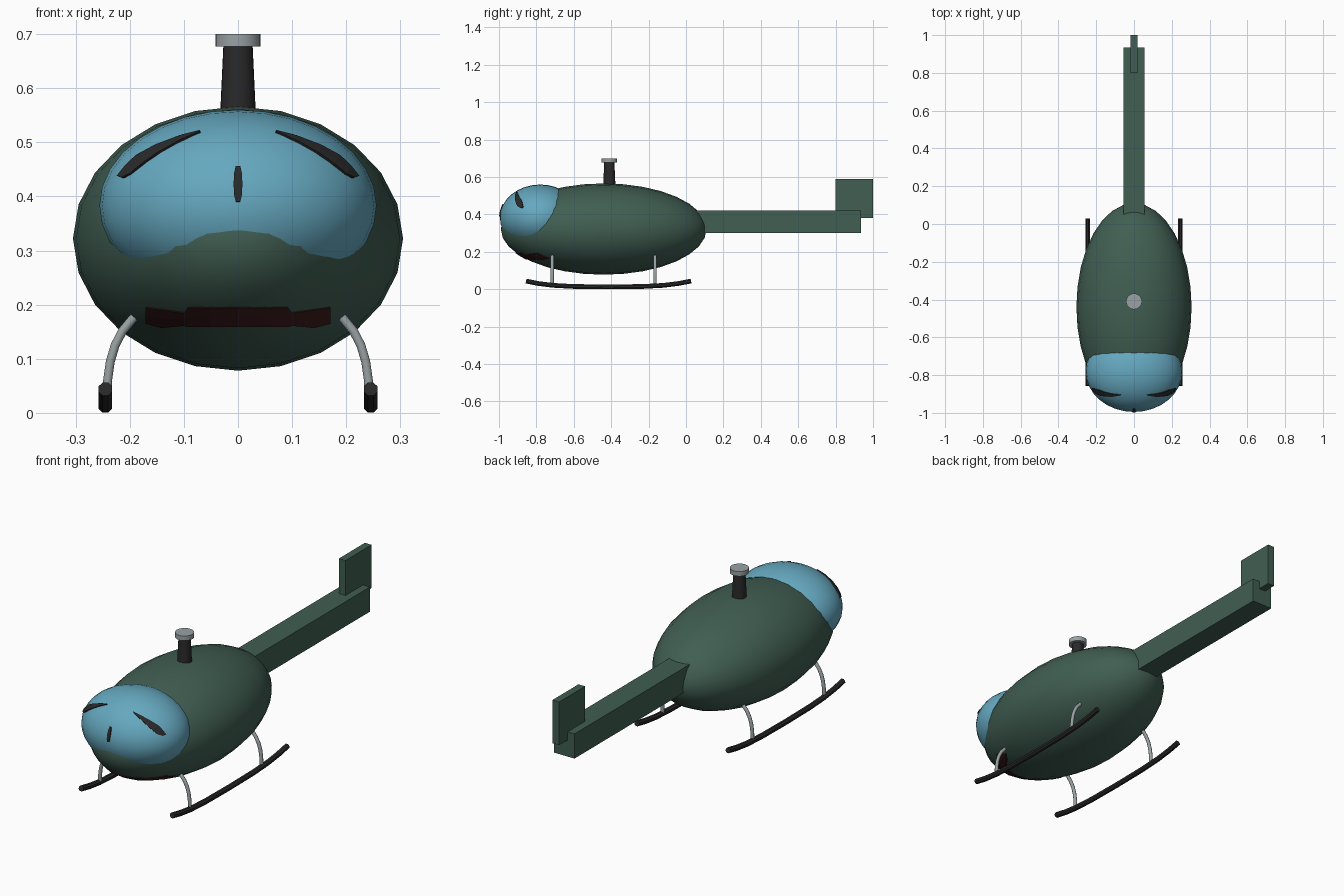
import bpy, bmesh, math
from mathutils import Matrix, Vector

cube = bpy.data.objects.get("Cube")
if cube:
    bpy.data.objects.remove(cube, do_unlink=True)


def material(name, rgb, rough=0.6):
    m = bpy.data.materials.new(name)
    m.use_nodes = True
    m.diffuse_color = (*rgb, 1)
    node = next(n for n in m.node_tree.nodes if n.type == 'BSDF_PRINCIPLED')
    node.inputs["Base Color"].default_value = (*rgb, 1)
    node.inputs["Roughness"].default_value = rough
    return m


GREEN = material("dark green paint", (0.052, 0.112, 0.085))
BLUE = material("canopy blue", (0.13, 0.39, 0.52))
BLACK = material("soft black", (0.022, 0.022, 0.022))
GREY = material("light grey metal", (0.32, 0.36, 0.37))
MAROON = material("dark maroon", (0.05, 0.012, 0.012))


def add_object(name, bm, mat, smooth=True):
    bmesh.ops.recalc_face_normals(bm, faces=bm.faces)
    mesh = bpy.data.meshes.new(name)
    bm.to_mesh(mesh)
    bm.free()
    mesh.materials.append(mat)
    ob = bpy.data.objects.new(name, mesh)
    bpy.context.collection.objects.link(ob)
    if smooth:
        bpy.ops.object.select_all(action='DESELECT')
        ob.select_set(True)
        bpy.context.view_layer.objects.active = ob
        bpy.ops.object.shade_smooth_by_angle(angle=math.radians(35))
    return ob


def ellipsoid(name, center, radii, mat, segments, rings):
    bm = bmesh.new()
    place = (Matrix.Translation(center) @ Matrix.Diagonal((*radii, 1))
             @ Matrix.Rotation(math.pi / 2, 4, 'X'))
    bmesh.ops.create_uvsphere(bm, u_segments=segments, v_segments=rings,
                              radius=1, matrix=place)
    return add_object(name, bm, mat)


def box(name, low, high, mat):
    low, high = Vector(low), Vector(high)
    bm = bmesh.new()
    bmesh.ops.create_cube(bm, size=1, matrix=Matrix.Translation((low + high) / 2)
                          @ Matrix.Diagonal((*(high - low), 1)))
    return add_object(name, bm, mat, False)


def cone(name, y, z0, z1, r0, r1, mat):
    bm = bmesh.new()
    bmesh.ops.create_cone(bm, cap_ends=True, segments=24, radius1=r0, radius2=r1,
                          depth=z1 - z0,
                          matrix=Matrix.Translation((0, y, (z0 + z1) / 2)))
    return add_object(name, bm, mat)


def tube(name, points, radius, mat, sides=8):
    """Sweep a round section along a path of points, with capped ends."""
    bm = bmesh.new()
    pts = [Vector(p) for p in points]
    rings = []
    for i, p in enumerate(pts):
        tangent = (pts[min(i + 1, len(pts) - 1)] - pts[max(i - 1, 0)]).normalized()
        ref = Vector((1, 0, 0)) if abs(tangent.y) > 0.5 else Vector((0, 1, 0))
        u = tangent.cross(ref).normalized()
        v = tangent.cross(u)
        angles = [math.tau * (k + 0.5) / sides for k in range(sides)]
        rings.append([bm.verts.new(p + radius * (u * math.cos(a) + v * math.sin(a)))
                      for a in angles])
    for a, b in zip(rings, rings[1:]):
        for k in range(sides):
            n = (k + 1) % sides
            bm.faces.new((a[k], a[n], b[n], b[k]))
    bm.faces.new(rings[0])
    bm.faces.new(rings[-1])
    return add_object(name, bm, mat)


def plate(name, edges, center, radii, mat, lift):
    """Thin strip between pairs of (x, z) points, laid on an ellipsoid's front."""
    bm = bmesh.new()
    c, r = Vector(center), Vector(radii)
    layers = []
    for scale in (1 - lift, 1 + lift):
        rows = []
        for a, b in edges:
            row = []
            for t in (0, 0.5, 1):
                x, z = (a[j] + (b[j] - a[j]) * t for j in (0, 1))
                u, w = (x - c.x) / r.x, (z - c.z) / r.z
                y = c.y - r.y * math.sqrt(max(0, 1 - u * u - w * w))
                p = Vector((x, y, z))
                row.append(bm.verts.new(c + (p - c) * scale))
            rows.append(row)
        layers.append(rows)
        for p, q in zip(rows, rows[1:]):
            for k in (0, 1):
                bm.faces.new((p[k], p[k + 1], q[k + 1], q[k]))
    # Close the rim between the two layers
    for e in [e for e in bm.edges if len(e.link_faces) == 1]:
        e.tag = True
    bmesh.ops.bridge_loops(bm, edges=[e for e in bm.edges if e.tag])
    return add_object(name, bm, mat, False)


# Fuselage and canopy
BODY = ((0, -0.44, 0.322), (0.305, 0.55, 0.244))
CANOPY = ((0, -0.78, 0.383), (0.256, 0.215, 0.177))
ellipsoid("fuselage", *BODY, GREEN, 24, 16)
ellipsoid("canopy", *CANOPY, BLUE, 32, 16)

# Tail
box("tail_boom", (-0.055, -0.05, 0.3), (0.055, 0.935, 0.42), GREEN)
box("tail_fin", (-0.018, 0.8, 0.38), (0.018, 1.0, 0.59), GREEN)

# Rotor mast
cone("rotor_mast", -0.41, 0.53, 0.68, 0.034, 0.027, BLACK)
cone("rotor_hub", -0.41, 0.677, 0.7, 0.042, 0.042, GREY)

# Landing gear
skid_path = [(-0.855, 0.044), (-0.79, 0.031), (-0.71, 0.021), (-0.6, 0.015), (-0.415, 0.013),
             (-0.23, 0.015), (-0.12, 0.021), (-0.04, 0.031), (0.027, 0.044)]
strut_path = [(0.242, 0.02), (0.241, 0.06), (0.236, 0.095), (0.227, 0.125),
              (0.213, 0.152), (0.192, 0.177)]
for side, s in (("left", 1), ("right", -1)):
    tube(side + "_skid", [(s * 0.245, y, z) for y, z in skid_path], 0.0135, BLACK)
    for end, y in (("front", -0.715), ("rear", -0.165)):
        tube(f"{side}_{end}_strut", [(s * x, y, z) for x, z in strut_path],
             0.0085, GREY, 12)

# Dark strips on the canopy
brow = [((0.07, 0.52), (0.07, 0.518)), ((0.105, 0.511), (0.108, 0.501)),
        ((0.15, 0.494), (0.147, 0.479)), ((0.185, 0.475), (0.175, 0.459)),
        ((0.205, 0.456), (0.197, 0.441)), ((0.22, 0.437), (0.212, 0.434))]
for side, s in (("left", 1), ("right", -1)):
    plate(side + "_canopy_strip", [((s * a, b), (s * c, d)) for (a, b), (c, d) in brow],
          *CANOPY, BLACK, 0.02)
post = [((-w, z), (w, z)) for z, w in
        ((0.39, 0.004), (0.402, 0.007), (0.422, 0.008), (0.442, 0.007), (0.455, 0.004))]
plate("canopy_center_strip", post, *CANOPY, BLACK, 0.02)

# Nose grille
half = [(0, 0.195, 0.16), (0.05, 0.195, 0.16), (0.092, 0.195, 0.16), (0.1, 0.185, 0.162),
        (0.14, 0.191, 0.158), (0.17, 0.195, 0.166)]
grille = [(-x, t, b) for x, t, b in reversed(half[1:])] + half
plate("nose_grille", [((x, t), (x, b)) for x, t, b in grille], *BODY, MAROON, 0.008)
